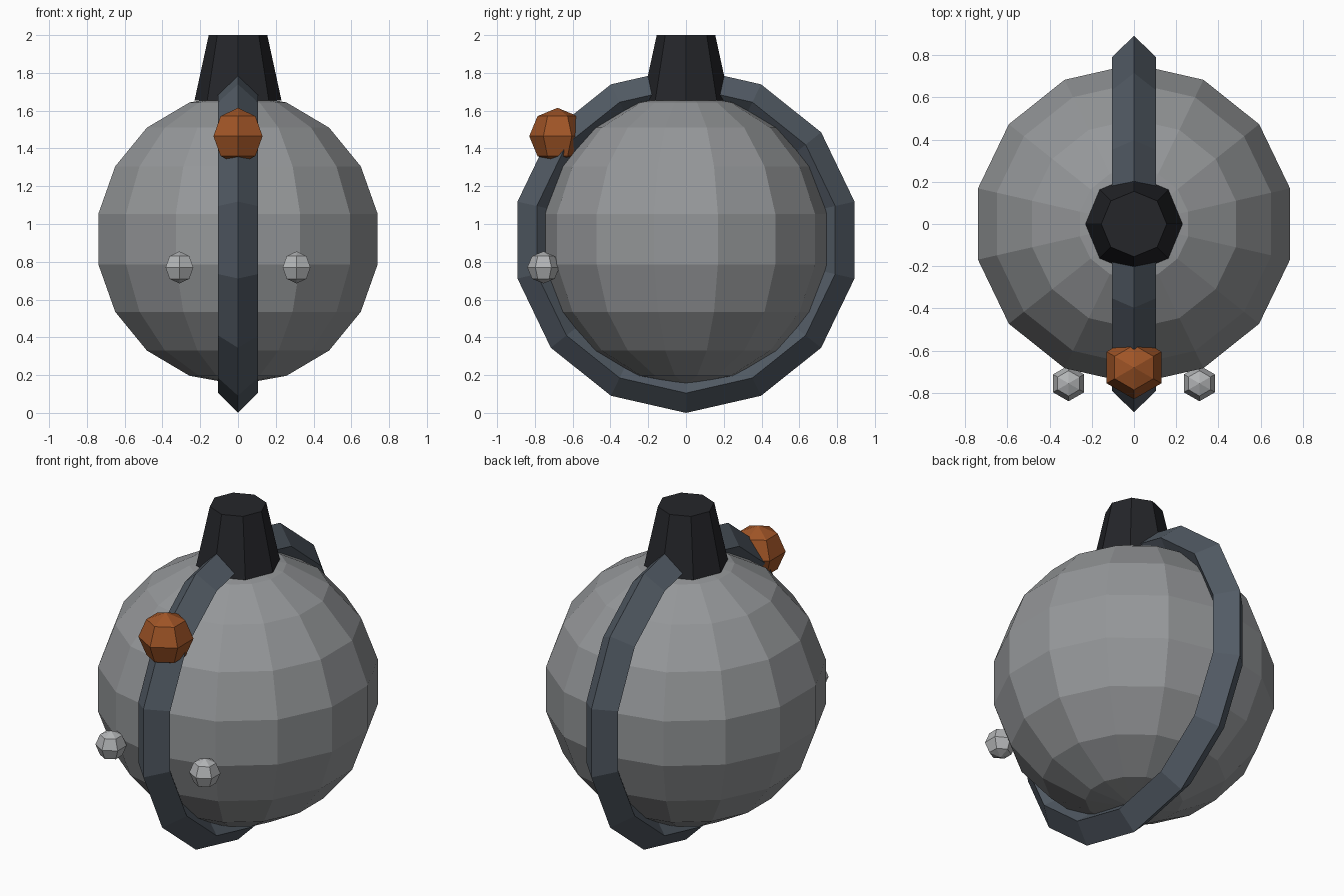
import bpy
from math import pi

if "Cube" in bpy.data.objects:
    bpy.data.objects.remove(bpy.data.objects["Cube"])


def paint(name, rgb):
    mat = bpy.data.materials.new(name)
    mat.diffuse_color = (*rgb, 1)
    mat.use_nodes = True
    mat.node_tree.nodes["Principled BSDF"].inputs["Base Color"].default_value = mat.diffuse_color
    return mat


def finish(name, mat):
    ob = bpy.context.object
    ob.name = name
    if mat:
        ob.data.materials.append(mat)
    return ob


def ball(name, radius, loc, segments, rings, mat=None):
    bpy.ops.mesh.primitive_uv_sphere_add(segments=segments, ring_count=rings,
                                         radius=radius, location=loc)
    return finish(name, mat)


black = paint("black", (0.018, 0.019, 0.023))
steel = paint("blue_steel", (0.085, 0.105, 0.13))
orange = paint("orange", (0.35, 0.09, 0.02))
silver = paint("silver", (0.45, 0.46, 0.47))
grey = paint("grey", (0.3, 0.31, 0.32))

# Round body
ball("body", 0.77, (0, 0, 0.92), 14, 9, grey)

# Diamond-section band running front to back around the body
bpy.ops.mesh.primitive_torus_add(major_segments=14, minor_segments=4,
                                 major_radius=0.81, minor_radius=0.105,
                                 location=(0, 0, 0.915), rotation=(0, pi / 2, 0))
finish("band", steel)

# Tapered eight-sided neck
bpy.ops.mesh.primitive_cone_add(vertices=8, radius1=0.23, radius2=0.155,
                                depth=0.345, location=(0, 0, 1.8275))
finish("neck", black)

# Orange knob on the band and two studs on the front
ball("knob", 0.15, (0, -0.68, 1.465), 6, 4, orange)
for side, label in ((-1, "left"), (1, "right")):
    ball(f"{label}_stud", 0.085, (side * 0.31, -0.755, 0.77), 6, 4, silver)
